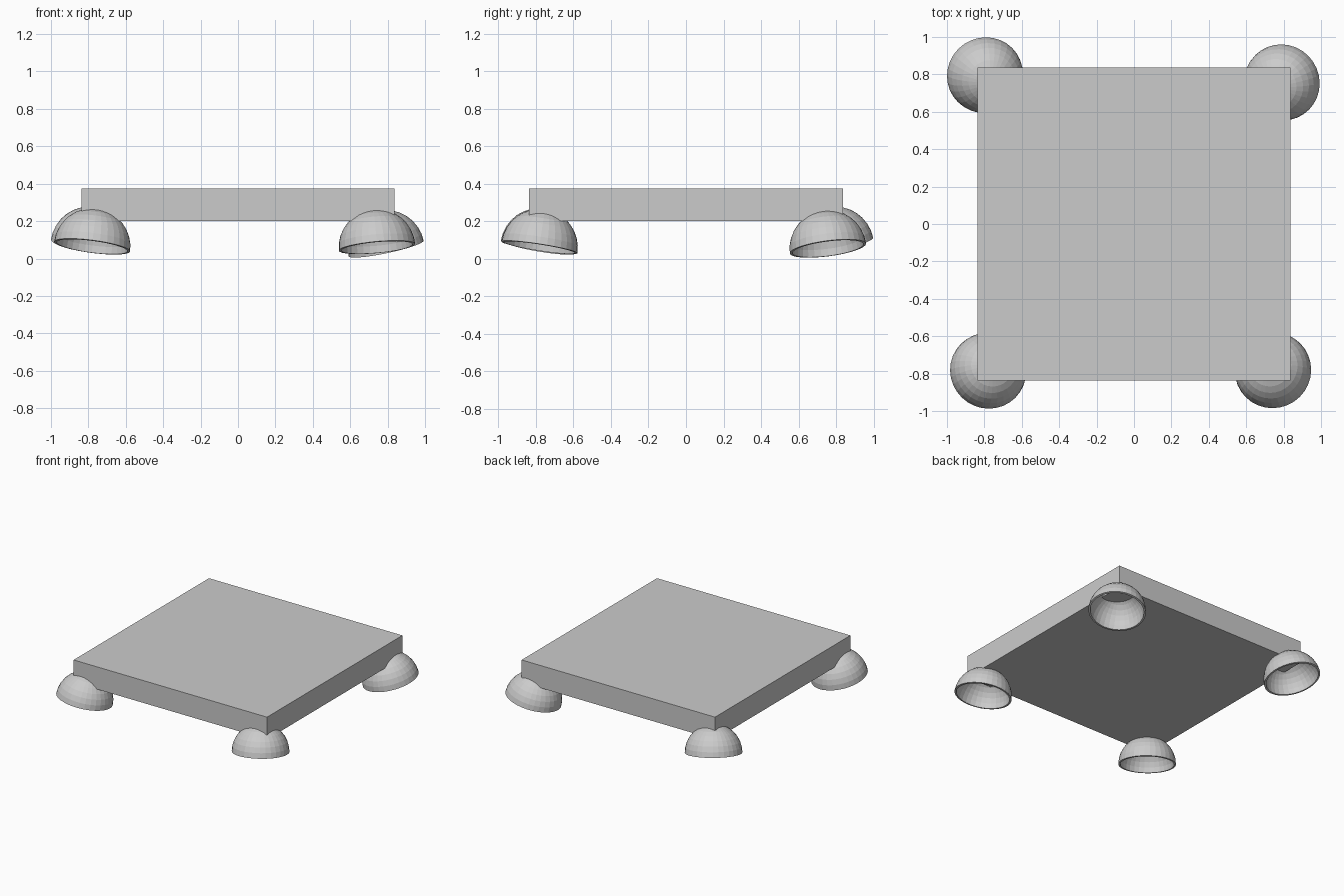
import bpy
import bmesh
from mathutils import Vector, Matrix

if "Cube" in bpy.data.objects:
    bpy.data.objects.remove(bpy.data.objects["Cube"])

RADIUS = 0.205
WALL = 0.014


def add_object(name, bm):
    mesh = bpy.data.meshes.new(name)
    bm.to_mesh(mesh)
    bm.free()
    obj = bpy.data.objects.new(name, mesh)
    bpy.context.collection.objects.link(obj)
    return obj


# Square slab
bm = bmesh.new()
bmesh.ops.create_cube(bm, size=1, matrix=Matrix.Translation((0, 0, 0.2875))
                      @ Matrix.Diagonal((1.675, 1.675, 0.175, 1)))
add_object("slab", bm)


# Hollow half-sphere foot, open side down, rim rising outwards by the given slopes
def bowl_foot(name, centre, slope):
    bm = bmesh.new()
    bmesh.ops.create_uvsphere(bm, u_segments=32, v_segments=16, radius=RADIUS)
    lower = [v for v in bm.verts if v.co.z < -1e-4]
    bmesh.ops.delete(bm, geom=lower, context='VERTS')
    obj = add_object(name, bm)
    up = Vector((-slope[0], -slope[1], 1)).normalized()
    obj.rotation_mode = 'QUATERNION'
    obj.rotation_quaternion = Vector((0, 0, 1)).rotation_difference(up)
    obj.location = centre
    shell = obj.modifiers.new("shell", 'SOLIDIFY')
    shell.thickness = WALL
    shell.offset = -1


# Four feet, each leaning a little differently
feet = {
    "front_left_foot": ((-0.78, -0.785, 0.064), (-0.13, -0.17)),
    "front_right_foot": ((0.743, -0.782, 0.06), (0.09, -0.155)),
    "back_left_foot": ((-0.797, 0.797, 0.072), (-0.15, 0.20)),
    "back_right_foot": ((0.792, 0.757, 0.054), (0.21, 0.13)),
}
for name, (centre, slope) in feet.items():
    bowl_foot(name, centre, slope)
